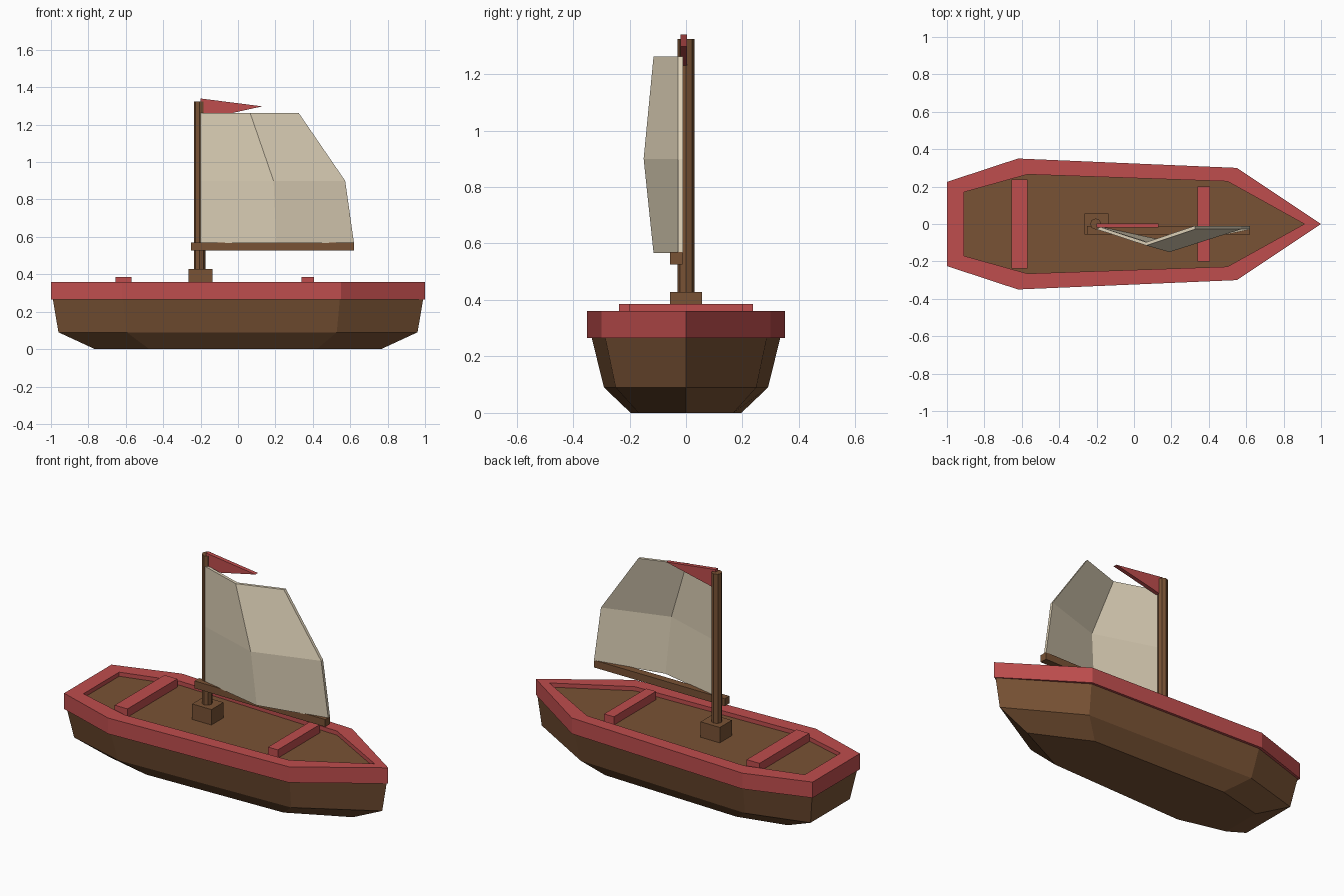
import bpy, bmesh, math

if "Cube" in bpy.data.objects:
    bpy.data.objects.remove(bpy.data.objects["Cube"])


def material(name, rgb):
    m = bpy.data.materials.new(name)
    m.diffuse_color = (*rgb, 1)
    m.use_nodes = True
    m.node_tree.nodes["Principled BSDF"].inputs["Base Color"].default_value = m.diffuse_color
    return m


WOOD = material("wood", (0.19, 0.085, 0.035))
RED = material("red_paint", (0.52, 0.075, 0.075))
CLOTH = material("cloth", (0.72, 0.63, 0.47))


def finish(bm, name, mat):
    bmesh.ops.recalc_face_normals(bm, faces=bm.faces)
    me = bpy.data.meshes.new(name)
    bm.to_mesh(me)
    bm.free()
    me.materials.append(mat)
    ob = bpy.data.objects.new(name, me)
    bpy.context.collection.objects.link(ob)
    return ob


def loft(name, loops, mat, closed_ring=False):
    """Skin a stack of equal-length loops, capped or joined end to end."""
    bm = bmesh.new()
    rings = [[bm.verts.new(p) for p in loop] for loop in loops]
    pairs = list(zip(rings, rings[1:]))
    if closed_ring:
        pairs.append((rings[-1], rings[0]))
    else:
        bm.faces.new(rings[0])
        bm.faces.new(rings[-1])
    for a, b in pairs:
        for i in range(len(a)):
            j = (i + 1) % len(a)
            bm.faces.new((a[i], a[j], b[j], b[i]))
    return finish(bm, name, mat)


def box(name, lo, hi, mat):
    (x0, y0, z0), (x1, y1, z1) = lo, hi
    rect = [(x0, y0), (x1, y0), (x1, y1), (x0, y1)]
    return loft(name, [[(x, y, z) for x, y in rect] for z in (z0, z1)], mat)


def outline(half, bow):
    """Mirror half a plan outline and add the pointed bow."""
    return [(x, -y) for x, y in half] + [(bow, 0)] + [(x, y) for x, y in reversed(half)]


OUTER = outline([(-1, 0.225), (-0.62, 0.35), (0.55, 0.30)], 1)
INNER = outline([(-0.91, 0.17), (-0.57, 0.265), (0.5, 0.228)], 0.91)
DECK = 0.335


def level(plan, z, sx=1, sy=1):
    return [(x * sx, y * sy, z) for x, y in plan]


# Hull, rail and deck
loft("hull", [level(OUTER, 0, 0.765, 0.56), level(OUTER, 0.09, 0.96, 0.83),
              level(OUTER, 0.267, 0.99, 0.955)], WOOD)
loft("rail", [level(OUTER, 0.265), level(OUTER, 0.36),
              level(INNER, 0.36), level(INNER, 0.265)], RED, closed_ring=True)
loft("deck", [level(INNER, 0.266), level(INNER, DECK)], WOOD)

# Seats
for name, x0, x1, w in (("stern_seat", -0.655, -0.57, 0.237), ("bow_seat", 0.34, 0.405, 0.2)):
    box(name, (x0, -w, DECK - 0.01), (x1, w, 0.385), RED)

# Mast, its foot block and the boom
box("mast_foot", (-0.265, -0.057, DECK - 0.01), (-0.137, 0.057, 0.428), WOOD)
circle = [(-0.205 + 0.03 * math.cos(i * math.tau / 8), 0.03 * math.sin(i * math.tau / 8))
          for i in range(8)]
loft("mast", [level(circle, DECK), level(circle, 1.325)], WOOD)
box("boom", (-0.25, -0.056, 0.526), (0.62, -0.012, 0.57), WOOD)

# Billowing sail: rows of (z, middle x, right x, belly y), thickened towards the back
bm = bmesh.new()
rows = [(0.567, 0.205, 0.62, -0.115), (0.9, 0.19, 0.573, -0.15), (1.262, 0.065, 0.325, -0.115)]
layers = []
for dy in (0, 0.018):
    layers.append([[bm.verts.new(p) for p in ((-0.2, -0.028 + dy, z), (xm, ym + dy, z),
                                              (xr, -0.028 + dy, z))]
                   for z, xm, xr, ym in rows])
for g in layers:
    for r in range(2):
        for c in range(2):
            bm.faces.new((g[r][c], g[r][c + 1], g[r + 1][c + 1], g[r + 1][c]))
rim = [(0, 0), (0, 1), (0, 2), (1, 2), (2, 2), (2, 1), (2, 0), (1, 0)]
front, back = layers
for (r, c), (s, d) in zip(rim, rim[1:] + rim[:1]):
    bm.faces.new((front[r][c], front[s][d], back[s][d], back[r][c]))
finish(bm, "sail", CLOTH)

# Pennant
tri = [(-0.2, 1.34), (0.13, 1.298), (-0.2, 1.225)]
loft("pennant", [[(x, y, z) for x, z in tri] for y in (-0.02, 0.004)], RED)
